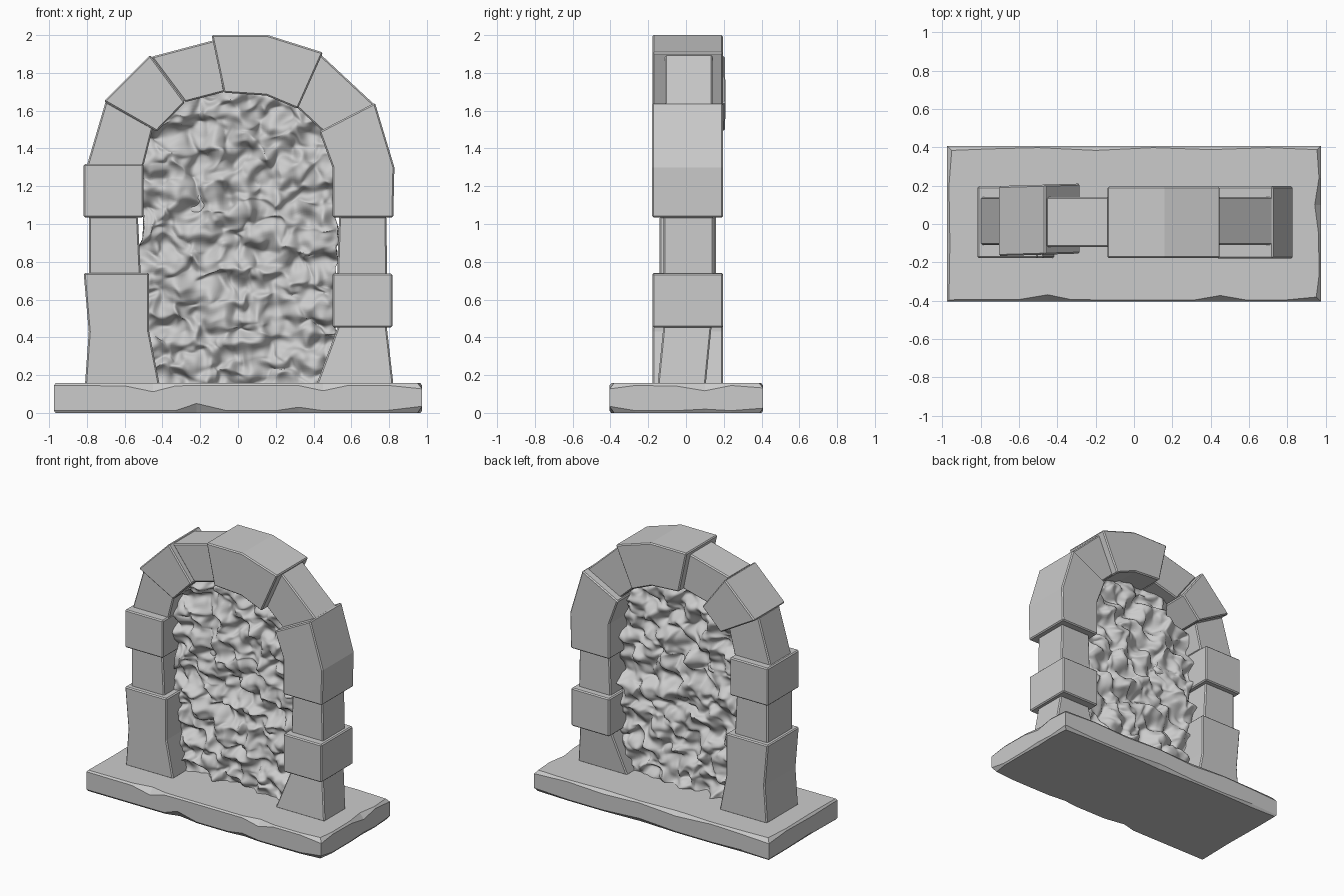
import bpy, bmesh
from mathutils import Vector, noise

if "Cube" in bpy.data.objects:
    bpy.data.objects.remove(bpy.data.objects["Cube"])


def finish(bm, name):
    bmesh.ops.recalc_face_normals(bm, faces=bm.faces)
    me = bpy.data.meshes.new(name)
    bm.to_mesh(me)
    bm.free()
    ob = bpy.data.objects.new(name, me)
    bpy.context.collection.objects.link(ob)
    return ob


def stone(name, outline, y0, y1, lean=0.0, turn=0.0, bevel=0.008):
    """Front (x, z) outline extruded along y, slightly skewed, chamfered."""
    bm = bmesh.new()
    cx = sum(p[0] for p in outline) / len(outline)
    cz = sum(p[1] for p in outline) / len(outline)
    rings = []
    for y in (y0, y1):
        rings.append([bm.verts.new((x, y + lean * (z - cz) + turn * (x - cx), z))
                      for x, z in outline])
    a, b = rings
    bm.faces.new(a)
    bm.faces.new(b[::-1])
    n = len(outline)
    for i in range(n):
        j = (i + 1) % n
        bm.faces.new((a[i], b[i], b[j], a[j]))
    bmesh.ops.recalc_face_normals(bm, faces=bm.faces)
    sharp = [e for e in bm.edges if e.calc_face_angle(0) > 0.6]
    bmesh.ops.bevel(bm, geom=sharp, offset=bevel, segments=1, affect='EDGES',
                    clamp_overlap=True)
    return finish(bm, name)


def block(x0, x1, z0, z1):
    return [(x0, z0), (x1, z0), (x1, z1), (x0, z1)]


# Left pillar and left half of the arch
stone("left_foot_stone", [(-.81, .15), (-.415, .15), (-.47, .43), (-.47, .74),
                          (-.817, .74), (-.79, .43)], -.178, .197)
stone("left_middle_stone", [(-.79, .73), (-.515, .73), (-.53, 1.04), (-.79, 1.04)],
      -.14, .16)
stone("left_upper_stone", block(-.817, -.5, 1.035, 1.318), -.178, .197)
stone("left_arch_stone_low", [(-.80, 1.31), (-.5, 1.31), (-.45, 1.51), (-.70, 1.65)],
      -.11, .14)
stone("left_arch_stone_mid", [(-.71, 1.65), (-.43, 1.49), (-.28, 1.645), (-.465, 1.895)],
      -.16, .205, turn=.03)
stone("left_arch_stone_high", [(-.46, 1.885), (-.28, 1.645), (-.07, 1.70), (-.12, 1.975)],
      -.12, .14)

# Keystone, right half of the arch and right pillar
stone("keystone", [(-.14, 2), (-.075, 1.695), (.15, 1.68), (.317, 1.61),
                   (.45, 1.908), (.158, 2)], -.178, .195)
stone("right_arch_stone_high", [(.435, 1.90), (.31, 1.62), (.45, 1.49), (.725, 1.63)],
      -.11, .14)
stone("right_arch_stone_low", [(.725, 1.642), (.43, 1.49), (.5, 1.30), (.5, 1.035),
                               (.822, 1.035), (.828, 1.3)], -.18, .197)
stone("right_middle_stone", [(.525, .73), (.79, .73), (.785, 1.04), (.535, 1.04)],
      -.12, .145)
stone("right_lower_stone", block(.5, .817, .453, .738), -.178, .197)
stone("right_foot_stone", [(.415, .15), (.823, .15), (.787, .46), (.53, .46)],
      -.135, .12, lean=.1)


# Base slab with chipped rim: (x, y, top chip, bottom chip) around the edge
X0, X1, Y0, Y1, H = -.975, .975, -.405, .408, .157
rim = [(X0, Y0, .012, .012), (-.6, Y0, .014, .012), (-.45, Y0, .045, .012),
       (-.33, Y0, .014, .012), (-.22, Y0, .012, .05), (-.06, Y0, .012, .012),
       (.2, Y0, .012, .012), (.32, Y0, .012, .03), (.45, Y0, .04, .012),
       (.58, Y0, .012, .012), (.8, Y0, .012, .014), (X1, Y0, .03, .035),
       (X1, -.27, .012, .012), (X1, -.05, .015, .012), (X1, .1, .04, .02),
       (X1, .24, .012, .012), (X1, Y1, .025, .025), (.7, Y1, .012, .012),
       (.4, Y1, .025, .012), (.1, Y1, .012, .03), (-.2, Y1, .03, .012),
       (-.5, Y1, .012, .012), (-.75, Y1, .02, .02), (X0, Y1, .03, .012),
       (X0, .2, .012, .012), (X0, -.1, .018, .02)]


def inset(x, y, d):
    if x in (X0, X1):
        x -= d if x > 0 else -d
    if y in (Y0, Y1):
        y -= d if y > 0 else -d
    return x, y


bm = bmesh.new()
layers = [[], [], [], []]
for x, y, t, b in rim:
    layers[0].append(bm.verts.new((*inset(x, y, b * .7), 0)))
    layers[1].append(bm.verts.new((x, y, b)))
    layers[2].append(bm.verts.new((x, y, H - t)))
    layers[3].append(bm.verts.new((*inset(x, y, t * .8), H)))
n = len(rim)
for lo, hi in zip(layers, layers[1:]):
    for i in range(n):
        j = (i + 1) % n
        bm.faces.new((lo[i], lo[j], hi[j], hi[i]))
bm.faces.new(layers[0][::-1])
bm.faces.new(layers[3])
finish(bm, "base_slab")


# Rippling portal surface filling the arch, bumpy on both sides
def half_width(z):
    pts = [(.1, .52), (1.28, .52), (1.42, .50), (1.52, .46), (1.62, .36),
           (1.68, .24), (1.715, .1)]
    for (za, wa), (zb, wb) in zip(pts, pts[1:]):
        if z <= zb:
            return wa + (wb - wa) * (z - za) / (zb - za)
    return pts[-1][1]


bm = bmesh.new()
cols, rows = 100, 160
grid = []
for r in range(rows + 1):
    z = .13 + (1.715 - .13) * r / rows
    w = half_width(z)
    grid.append([bm.verts.new((w * (2 * c / cols - 1), -.02, z))
                 for c in range(cols + 1)])
for r in range(rows):
    for c in range(cols):
        bm.faces.new((grid[r][c], grid[r][c + 1], grid[r + 1][c + 1], grid[r + 1][c]))
back = bmesh.ops.extrude_face_region(bm, geom=bm.faces[:], use_keep_orig=True)
for v in back["geom"]:
    if isinstance(v, bmesh.types.BMVert):
        v.co.y = .03
for v in bm.verts:
    x, y, z = v.co
    side = 1 if y > 0 else -1
    p = Vector((x * 9, side * .12, z * 10))
    d = noise.noise_vector(p) + noise.noise_vector(p * 2.1) * .35
    v.co += Vector((d.x * .035, d.y * .085, d.z * .035))
    v.co.y = max(-.105, min(.115, v.co.y))
    v.co.z = max(v.co.z, .12)
portal = finish(bm, "portal_surface")
for f in portal.data.polygons:
    f.use_smooth = True
